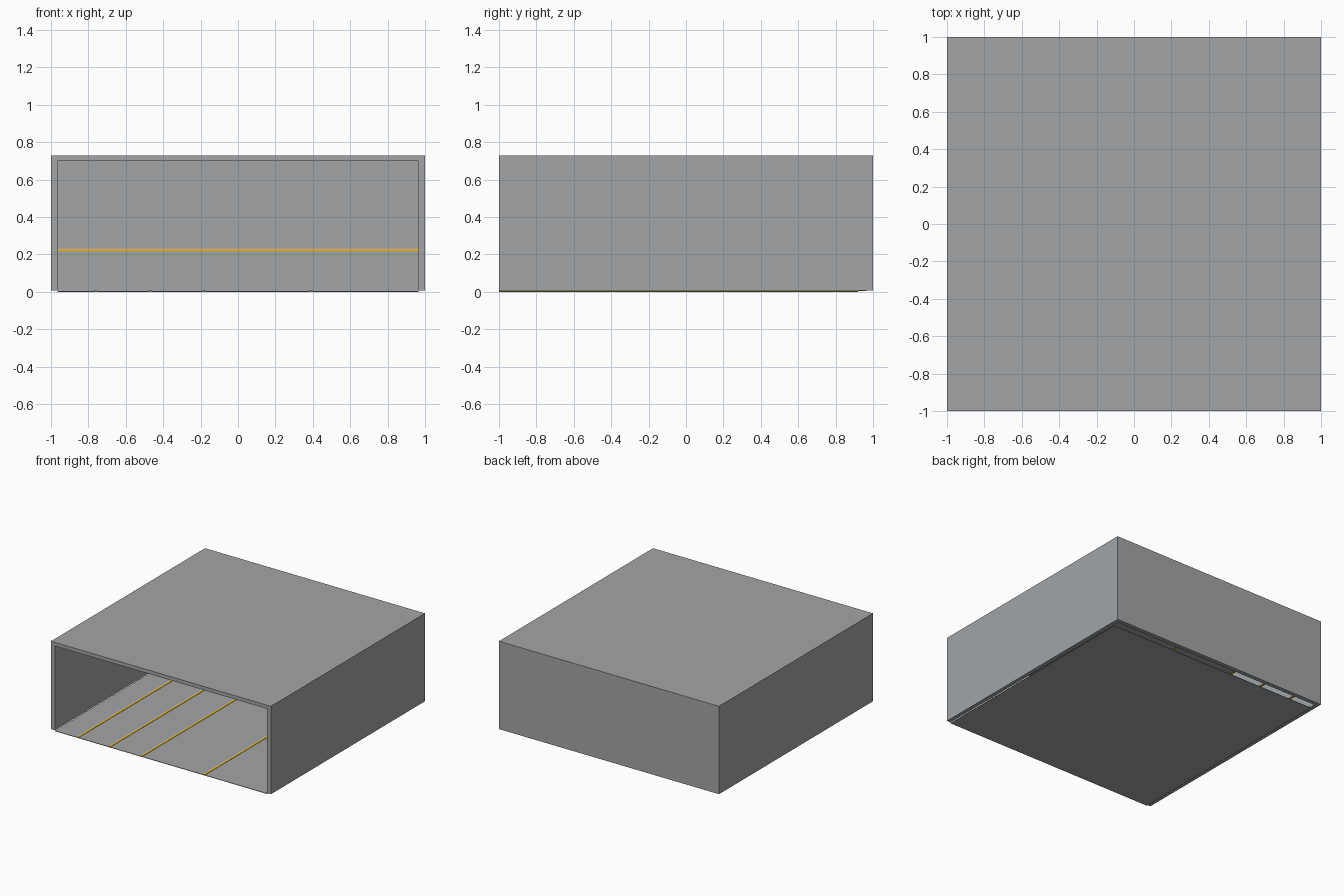
import bpy, bmesh

if "Cube" in bpy.data.objects:
    bpy.data.objects.remove(bpy.data.objects["Cube"])


def material(name, rgb):
    m = bpy.data.materials.new(name)
    m.diffuse_color = (*rgb, 1.0)
    m.use_nodes = True
    m.node_tree.nodes["Principled BSDF"].inputs["Base Color"].default_value = m.diffuse_color
    return m


grey = material("concrete_grey", (0.36, 0.375, 0.39))
yellow = material("line_yellow", (0.75, 0.50, 0.05))


def finish(name, bm, mat):
    bmesh.ops.recalc_face_normals(bm, faces=bm.faces[:])
    me = bpy.data.meshes.new(name)
    bm.to_mesh(me)
    bm.free()
    me.materials.append(mat)
    ob = bpy.data.objects.new(name, me)
    bpy.context.collection.objects.link(ob)
    return ob


def box(name, lo, hi, mat):
    bm = bmesh.new()
    bmesh.ops.create_cube(bm, size=1)
    for v in bm.verts:
        v.co = [(a + b) / 2 + c * (b - a) for a, b, c in zip(lo, hi, v.co)]
    return finish(name, bm, mat)


W, BASE, TOP = 0.965, 0.008, 0.73   # inner half width, shell bottom, roof height

# Garage shell: walls and roof as one arch-shaped profile run front to back
profile = [(-1, BASE), (-1, TOP), (1, TOP), (1, BASE),
           (W, BASE), (W, 0.70), (-W, 0.70), (-W, BASE)]
bm = bmesh.new()
front = [bm.verts.new((x, -1, z)) for x, z in profile]
back = [bm.verts.new((x, 1, z)) for x, z in profile]
inner = [bm.verts.new((x, W, z)) for x, z in profile[4:]]
for i in range(4):                       # outer and inner side faces
    if i < 3:
        bm.faces.new((front[i], front[i + 1], back[i + 1], back[i]))
        bm.faces.new((front[4 + i], front[5 + i], inner[i + 1], inner[i]))
for ids in ((0, 1, 6, 7), (1, 2, 5, 6), (2, 3, 4, 5)):   # front rim
    bm.faces.new([front[i] for i in ids])
bm.faces.new(back[:4])                   # outside of the back wall
bm.faces.new(inner)                      # inside of the back wall
bm.faces.new((front[0], back[0], inner[3], front[7]))    # undersides
bm.faces.new((back[0], back[3], inner[0], inner[3]))
bm.faces.new((back[3], front[3], front[4], inner[0]))
finish("garage_shell", bm, grey)

# Floor slab, stopping short of the back wall
box("floor", (-W, -1, 0), (W, 0.92, 0.004), grey)

# Painted bay lines running to the back wall
for i, x in enumerate((-0.76, -0.47, -0.18, 0.39)):
    box(f"bay_line_{i + 1}", (x - 0.01, -1, 0.004), (x + 0.01, W, 0.007), yellow)

# Painted stripe across the back wall
box("back_wall_stripe", (-W, W - 0.005, 0.219), (W, W, 0.231), yellow)
